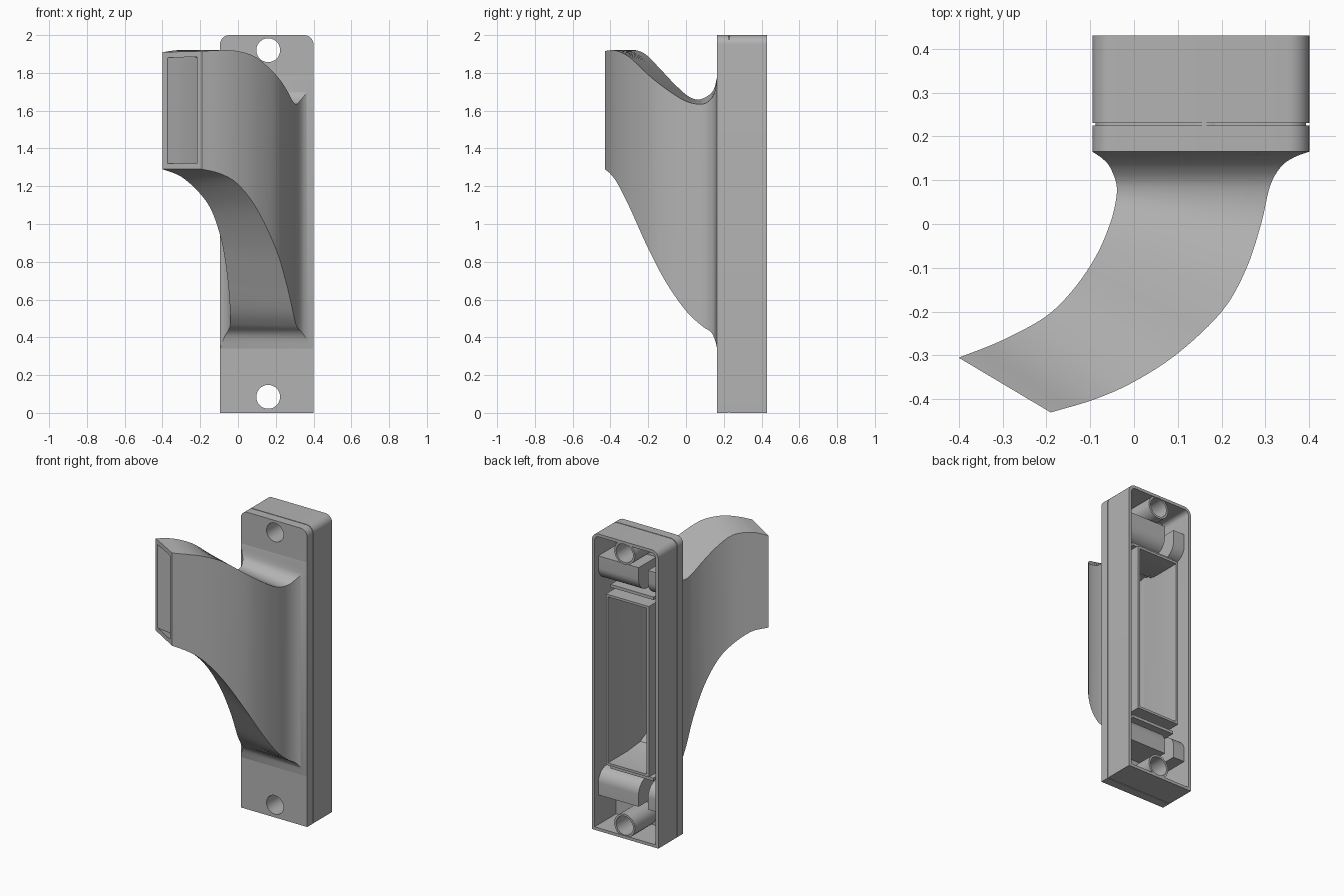
import bpy, bmesh, math
from mathutils import Vector

cube = bpy.data.objects.get("Cube")
if cube:
    bpy.data.objects.remove(cube)

grey = bpy.data.materials.new("plain grey")
grey.use_nodes = True
COLOUR = (0.45, 0.45, 0.45, 1)
grey.diffuse_color = COLOUR
grey.node_tree.nodes["Principled BSDF"].inputs["Base Color"].default_value = COLOUR


def loft(name, loops, ring=False):
    """Skin equal-length loops; cap the ends, or close back on the first."""
    bm = bmesh.new()
    rows = [[bm.verts.new(p) for p in loop] for loop in loops]
    n = len(rows[0])
    for a, b in zip(rows, rows[1:] + (rows[:1] if ring else [])):
        for i in range(n):
            j = (i + 1) % n
            bm.faces.new((a[i], a[j], b[j], b[i]))
    if not ring:
        bm.faces.new(rows[0])
        bm.faces.new(rows[-1])
    bmesh.ops.recalc_face_normals(bm, faces=bm.faces)
    mesh = bpy.data.meshes.new(name)
    bm.to_mesh(mesh)
    bm.free()
    obj = bpy.data.objects.new(name, mesh)
    bpy.context.collection.objects.link(obj)
    mesh.materials.append(grey)
    return obj


def smooth(obj):
    bpy.ops.object.select_all(action='DESELECT')
    obj.select_set(True)
    bpy.context.view_layer.objects.active = obj
    bpy.ops.object.shade_smooth_by_angle(angle=math.radians(32))


def rect(y, x0, x1, z0, z1):
    return [Vector(p) for p in ((x0, y, z1), (x1, y, z1), (x1, y, z0), (x0, y, z0))]


def circle(y, x, z, r, n=40):
    return [Vector((x + r * math.cos(math.tau * i / n), y,
                    z + r * math.sin(math.tau * i / n))) for i in range(n)]


def case_outline(y, inset):
    """Rectangle with only the two upper corners rounded."""
    x0, x1, z0, z1 = LEFT + inset, RIGHT - inset, inset, 2 - inset
    r = 0.05 - inset
    pts = [Vector((x0, y, z0)), Vector((x1, y, z0))]
    for cx, start in ((x1 - r, 0), (x0 + r, math.pi / 2)):
        for i in range(9):
            a = start + math.pi / 2 * i / 8
            pts.append(Vector((cx + r * math.cos(a), y, z1 - r + r * math.sin(a))))
    return pts


def cut(obj, cutter):
    mod = obj.modifiers.new("cut", 'BOOLEAN')
    mod.operation = 'DIFFERENCE'
    mod.solver = 'EXACT'
    mod.object = cutter
    bpy.context.view_layer.update()
    done = bpy.data.meshes.new_from_object(
        obj.evaluated_get(bpy.context.evaluated_depsgraph_get()))
    obj.modifiers.clear()
    obj.data = done
    bpy.data.objects.remove(cutter)


LEFT, RIGHT, FRONT, BACK, FLOOR = -0.095, 0.4, 0.165, 0.43, 0.2
HOLE_X, HOLE_Z, HOLE_R = 0.16, (0.085, 1.92), 0.063
DUCT = (-0.01, 0.31, 0.45, 1.6)

# Case with a shallow seam groove, hollowed from the back
seam = ((FRONT, 0), (0.225, 0), (0.225, 0.007), (0.23, 0.007), (0.23, 0), (BACK, 0))
case = loft("case", [case_outline(y, inset) for y, inset in seam])
cut(case, loft("cavity", [case_outline(y, 0.02) for y in (FLOOR, 0.5)]))
for z in HOLE_Z:
    cut(case, loft("screw_hole", [circle(y, HOLE_X, z, HOLE_R) for y in (0, 0.5)]))
x0, x1, z0, z1 = DUCT
cut(case, loft("duct_hole", [rect(y, x0 + .008, x1 - .008, z0 + .008, z1 - .008)
                             for y in (0.1, 0.3)]))
smooth(case)

# Screw bosses
for label, z in zip(("lower", "upper"), HOLE_Z):
    path = ((0.19, 0.077), (0.425, 0.077), (0.425, HOLE_R), (0.19, HOLE_R))
    smooth(loft(label + "_screw_boss", [circle(y, HOLE_X, z, r) for y, r in path], True))

# Curved horn: inner edge x, y, top, bottom, then outer edge x, y, top, bottom
keys = [
    (-.40, -.305, 1.91, 1.29, -.19, -.43, 1.915, 1.29),
    (-.30, -.265, 1.92, 1.25, -.09, -.40, 1.92, 1.265),
    (-.20, -.21, 1.895, 1.16, 0, -.36, 1.915, 1.21),
    (-.135, -.145, 1.83, 1.06, .10, -.295, 1.88, 1.08),
    (-.085, -.07, 1.75, .90, .20, -.20, 1.79, .87),
    (-.055, 0, 1.685, .71, .255, -.105, 1.715, .69),
    (-.042, .05, 1.66, .55, .29, 0, 1.65, .54),
    (-.04, .09, 1.665, .47, .31, .085, 1.635, .46),
    (-.055, .13, 1.69, .43, .335, .13, 1.66, .43),
    (-.073, .15, 1.72, .40, .365, .152, 1.70, .39),
    (LEFT, FRONT, 1.78, .34, RIGHT, FRONT, 1.78, .34),
]


def spline(rows, steps=6):
    """Catmull-Rom through the rows."""
    rows = [Vector(r) for r in rows]
    ext = [2 * rows[0] - rows[1]] + rows + [2 * rows[-1] - rows[-2]]
    out = []
    for a, b, c, d in zip(ext, ext[1:], ext[2:], ext[3:]):
        for i in range(steps):
            t = i / steps
            out.append(b + (c - a) * (t / 2) + (2 * a - 5 * b + 4 * c - d) * (t * t / 2)
                       + (3 * b - a - 3 * c + d) * (t ** 3 / 2))
    return out + [rows[-1]]


def section(row, wall=0.0):
    ix, iy, it, ib, ox, oy, ot, ob = row
    across = Vector((ox - ix, oy - iy)).normalized() * wall
    ix, iy, ox, oy = ix + across.x, iy + across.y, ox - across.x, oy - across.y
    return [Vector((ix, iy, it - wall)), Vector((ox, oy, ot - wall)),
            Vector((ox, oy, ob + wall)), Vector((ix, iy, ib + wall))]


def duct(y, wall=0.0):
    return rect(y, x0 + wall, x1 - wall, z0 + wall, z1 - wall)


shell = [section(r) for r in spline(keys)] + [duct(0.18), duct(0.41)]
bore = [section(r, 0.03) for r in spline(keys[:8])] + [duct(FLOOR, .016), duct(0.41, .016)]
smooth(loft("horn", shell + bore[::-1], True))

# Rounded clip blocks either side of a slot, above and below the duct
MIDDLE = 1.025
for label, flip in (("lower", 1), ("upper", -1)):
    for side, xa, xb in (("wide", 0.08, 0.385), ("narrow", -0.08, 0.01)):
        r, yb, zt = 0.09, 0.39, 0.39
        prof = [(0.19, zt), (0.19, 0.22), (yb, 0.22)]
        for i in range(11):
            a = math.pi / 2 * i / 10
            prof.append((yb - r + r * math.cos(a), zt - r + r * math.sin(a)))
        loops = [[Vector((x, y, MIDDLE + flip * (z - MIDDLE))) for y, z in prof]
                 for x in (xa, xb)]
        smooth(loft(label + "_clip_" + side, loops))
    # Low rib beside the duct
    za, zb = sorted(MIDDLE + flip * (z - MIDDLE) for z in (0.405, 0.425))
    loft(label + "_rib", [rect(y, x0, x1, za, zb) for y in (0.19, 0.36)])
